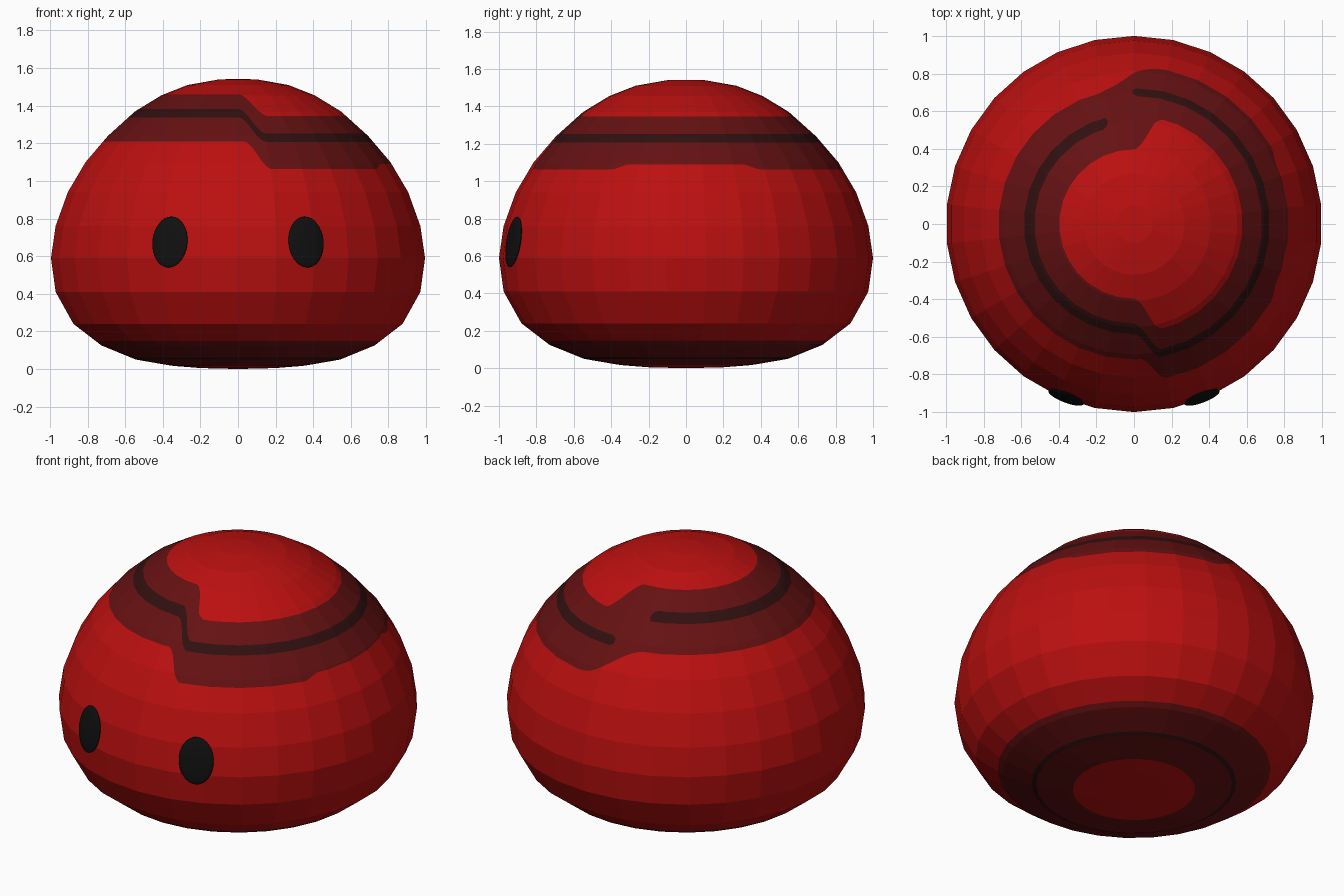
import bpy, bmesh, math
from mathutils import Vector

if "Cube" in bpy.data.objects:
    bpy.data.objects.remove(bpy.data.objects["Cube"])


def material(name, color):
    mat = bpy.data.materials.new(name)
    mat.use_nodes = True
    rgba = (*color, 1)
    mat.diffuse_color = rgba
    mat.node_tree.nodes["Principled BSDF"].inputs["Base Color"].default_value = rgba
    return mat


RED, BAND, STRIPE = range(3)
body_mats = [material("bright_red", (0.5, 0.005, 0.005)),
             material("dark_red", (0.13, 0.0055, 0.006)),
             material("deep_maroon", (0.03, 0.005, 0.005))]
black = material("eye_black", (0.005, 0.005, 0.005))


def ramp(value, start, end):
    t = min(max((value - start) / (end - start), 0), 1)
    return t * t * (3 - 2 * t)


# Painted band: each rule is negative on one side of a boundary
def upper_edge(p):
    return p.z - 1.46 + 0.115 * ramp(p.x, 0, 0.16)


def lower_edge(p):
    step = ramp(p.x, 0.03, 0.18) if p.y < 0 else ramp(p.x, -0.2, 0.13)
    height = 1.21 - 0.147 * step
    if p.x > 0:
        height += 0.027 * (1 - ramp(abs(p.y), 0.3, 0.4))
    return height - p.z


def stripe_edge(p):
    if p.y < 0:
        gap = abs(p.z - 1.36 + 0.13 * ramp(p.x, 0, 0.15)) * 1.4
    else:
        gap = min(math.hypot((p.z - 1.36) * 1.4, max(0, p.x + 0.17)),
                  math.hypot((p.z - 1.23) * 1.4, max(0, 0.02 - p.x)))
    return gap - 0.031


def cut_along(bm, rule):
    """Cut the surface where the rule changes sign."""
    fresh = set()
    for edge in list(bm.edges):
        a, b = edge.verts
        fa, fb = rule(a.co), rule(b.co)
        if (fa < 0) != (fb < 0):
            fresh.add(bmesh.utils.edge_split(edge, a, fa / (fa - fb))[1])
    for face in list(bm.faces):
        hits = [v for v in face.verts if v in fresh]
        if len(hits) == 2:
            bmesh.utils.face_split(face, hits[0], hits[1])


def paint(p):
    radius = math.hypot(p.x, p.y)
    if p.z < 0.147 and radius < 0.76:
        if radius < 0.335:
            return RED
        return STRIPE if 0.54 < radius < 0.57 else BAND
    if upper_edge(p) < 0 and lower_edge(p) < 0:
        return STRIPE if stripe_edge(p) < 0 else BAND
    return RED


# Body: faceted dome turned from a profile of radius and height
profile = [(0, 0), (0.2, 0.005), (0.34, 0.016), (0.37, 0.02), (0.545, 0.05),
           (0.57, 0.06), (0.73, 0.125), (0.76, 0.148), (0.88, 0.24),
           (0.975, 0.41), (1, 0.59), (0.975, 0.76), (0.91, 0.94),
           (0.815, 1.1), (0.695, 1.24), (0.55, 1.37), (0.41, 1.455),
           (0.27, 1.51), (0.1, 1.54), (0, 1.542)]
bm = bmesh.new()
points = [bm.verts.new((0, -r, z)) for r, z in profile]
edges = [bm.edges.new(pair) for pair in zip(points, points[1:])]
bmesh.ops.spin(bm, geom=points + edges, cent=(0, 0, 0), axis=(0, 0, 1),
               angle=math.tau, steps=30)
bmesh.ops.remove_doubles(bm, verts=bm.verts[:], dist=0.0005)
bmesh.ops.recalc_face_normals(bm, faces=bm.faces[:])

# Refine the banded zone, cut its outlines, colour, then merge flat pieces
zone = [e for e in bm.edges if all(0.93 < v.co.z < 1.52 for v in e.verts)]
bmesh.ops.subdivide_edges(bm, edges=zone, cuts=7, use_grid_fill=True)
for rule in (upper_edge, lower_edge, stripe_edge):
    cut_along(bm, rule)
for face in bm.faces:
    face.material_index = paint(face.calc_center_median())
    face.smooth = False
bmesh.ops.dissolve_limit(bm, angle_limit=0.004, verts=bm.verts[:],
                         edges=bm.edges[:], delimit={'MATERIAL'})
mesh = bpy.data.meshes.new("body")
bm.to_mesh(mesh)
bm.free()
body = bpy.data.objects.new("body", mesh)
bpy.context.collection.objects.link(body)
for mat in body_mats:
    mesh.materials.append(mat)

# Eyes: thin oval lenses lying on the front of the dome
for side, name in ((1, "left_eye"), (-1, "right_eye")):
    bpy.ops.mesh.primitive_uv_sphere_add(
        segments=32, ring_count=16, radius=1,
        location=(side * 0.362, -0.922, 0.675),
        rotation=(math.radians(-9), 0, side * math.radians(21)))
    eye = bpy.context.object
    eye.name = name
    eye.scale = (0.1, 0.018, 0.137)
    eye.data.materials.append(black)
    bpy.ops.object.shade_smooth_by_angle()
